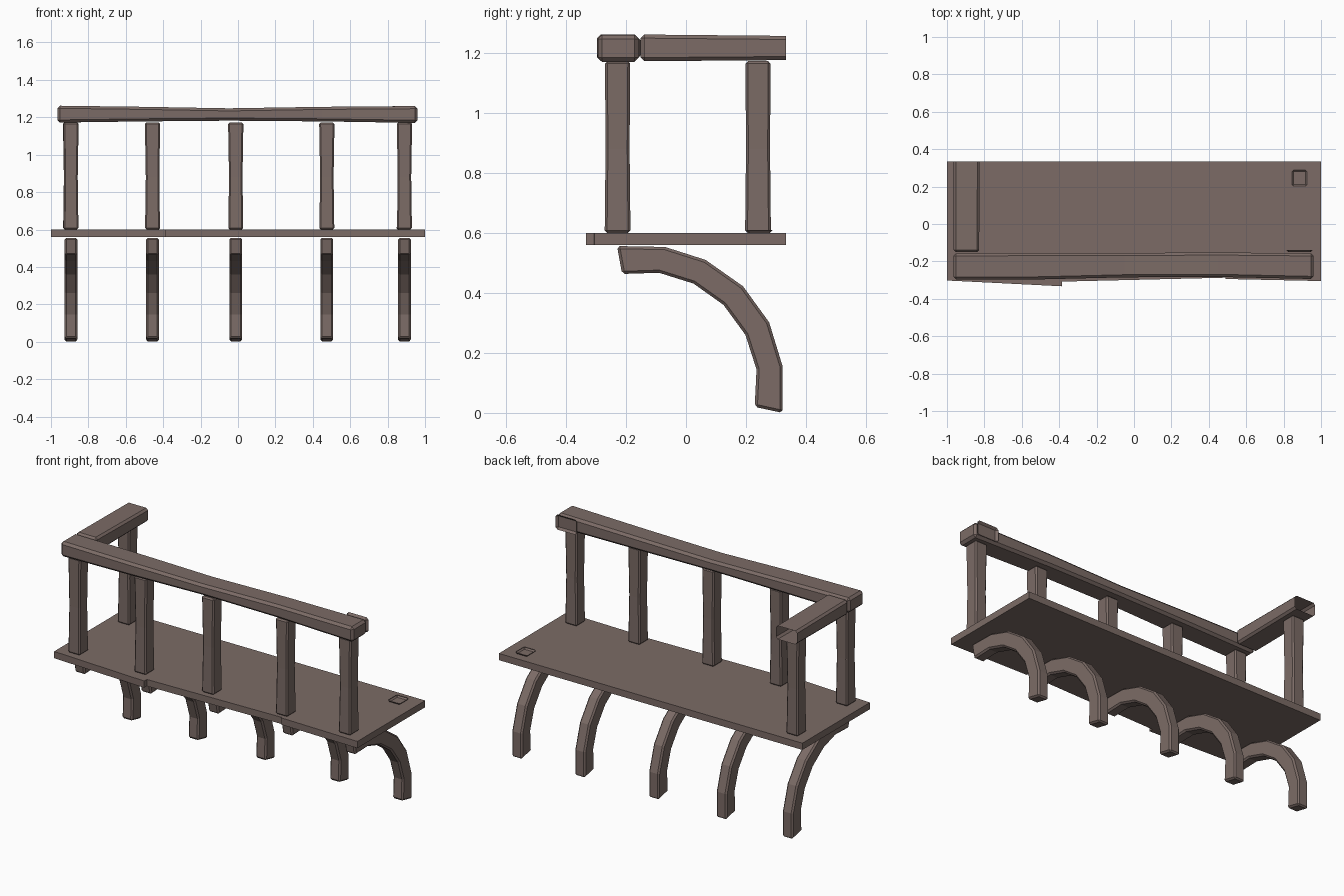
import bpy, bmesh
from mathutils import Vector

if "Cube" in bpy.data.objects:
    bpy.data.objects.remove(bpy.data.objects["Cube"])

wood = bpy.data.materials.new("weathered brown wood")
wood.diffuse_color = (0.20, 0.148, 0.133, 1)
wood.use_nodes = True
wood.node_tree.nodes["Principled BSDF"].inputs["Base Color"].default_value = wood.diffuse_color


def finish(name, bm, bevel=0.0, cut=None):
    """Chamfer sharp edges, optionally cut the end open, and make the object."""
    bmesh.ops.recalc_face_normals(bm, faces=bm.faces)
    if bevel:
        sharp = [e for e in bm.edges if e.calc_face_angle(0) > 0.7]
        bmesh.ops.bevel(bm, geom=sharp, offset=bevel, segments=1,
                        profile=0.5, affect='EDGES')
    if cut:
        bmesh.ops.bisect_plane(bm, geom=bm.verts[:] + bm.edges[:] + bm.faces[:],
                               plane_co=cut[0], plane_no=cut[1], clear_outer=True)
    me = bpy.data.meshes.new(name)
    bm.to_mesh(me)
    bm.free()
    me.materials.append(wood)
    ob = bpy.data.objects.new(name, me)
    bpy.context.collection.objects.link(ob)
    return ob


def beam(name, axis, sections, bevel=0.008, cut=None):
    """Loft rectangles (position, lo_a, hi_a, lo_b, hi_b) along an axis."""
    bm = bmesh.new()
    rings = []
    for p, a0, a1, b0, b1 in sections:
        ring = []
        for a, b in ((a0, b0), (a1, b0), (a1, b1), (a0, b1)):
            co = [a, b]
            co.insert(axis, p)
            ring.append(bm.verts.new(co))
        rings.append(ring)
    for r, s in zip(rings, rings[1:]):
        for i in range(4):
            j = (i + 1) % 4
            bm.faces.new((r[i], r[j], s[j], s[i]))
    bm.faces.new(rings[0])
    bm.faces.new(rings[-1])
    return finish(name, bm, bevel, cut)


def prism(name, points, depth, bevel=0.0):
    """Extrude a flat outline by a vector."""
    bm = bmesh.new()
    f = bm.faces.new([bm.verts.new(p) for p in points])
    new = bmesh.ops.extrude_face_region(bm, geom=[f])['geom']
    bmesh.ops.translate(bm, vec=Vector(depth),
                        verts=[v for v in new if isinstance(v, bmesh.types.BMVert)])
    return finish(name, bm, bevel)


def post(name, x, y, cut=None):
    secs = [(z, x - w, x + w, y - d, y + d) for z, w, d in
            ((0.60, 0.040, 0.043), (0.88, 0.036, 0.040), (1.172, 0.041, 0.042))]
    return beam(name, 2, secs, cut=cut)


# Deck with uneven plank ends along the front
deck = [(-1, -0.302), (-0.385, -0.333), (-0.385, -0.308), (0.49, -0.287),
        (0.49, -0.294), (1, -0.305), (1, 0.333), (-1, 0.333)]
prism("deck", [(x, y, 0.56) for x, y in deck], (0, 0, 0.04))

# Curved brackets below and front posts above
arch = [(-0.23, 0.556), (-0.07, 0.553), (0.065, 0.51), (0.19, 0.422),
        (0.277, 0.302), (0.322, 0.155), (0.322, 0.0), (0.229, 0.02),
        (0.235, 0.145), (0.198, 0.26), (0.125, 0.36), (0.025, 0.431),
        (-0.09, 0.467), (-0.213, 0.463)]
for i, x in enumerate((-0.893, -0.457, -0.012, 0.475, 0.89)):
    prism(f"bracket_{i + 1}", [(x - 0.034, y, z) for y, z in arch],
          (0.068, 0, 0), 0.009)
    post(f"front_post_{i + 1}", x, -0.228)

# Back left post, and the footing left by the missing back right post
post("back_post", -0.895, 0.24)
post("post_footing", 0.885, 0.245, cut=((0, 0, 0.61), (0, 0, 1)))

# Slightly warped front rail
beam("front_rail", 0, [(-0.965, -0.297, -0.157, 1.172, 1.262),
                       (-0.50, -0.296, -0.155, 1.178, 1.256),
                       (-0.05, -0.285, -0.155, 1.182, 1.248),
                       (0.45, -0.283, -0.152, 1.178, 1.256),
                       (0.96, -0.294, -0.157, 1.170, 1.260)], 0.014)

# Left side rail with open sawn end, and the stub of the missing right one
beam("side_rail", 1, [(-0.151, -0.965, -0.828, 1.172, 1.261),
                      (0.37, -0.965, -0.825, 1.176, 1.256)], 0.012,
     cut=((0, 0.333, 0), (0, 1, 0)))
beam("side_rail_stub", 1, [(-0.151, 0.815, 0.957, 1.172, 1.261),
                           (0.37, 0.815, 0.957, 1.176, 1.256)], 0.012,
     cut=((0, -0.139, 0), (0, 1, 0)))
